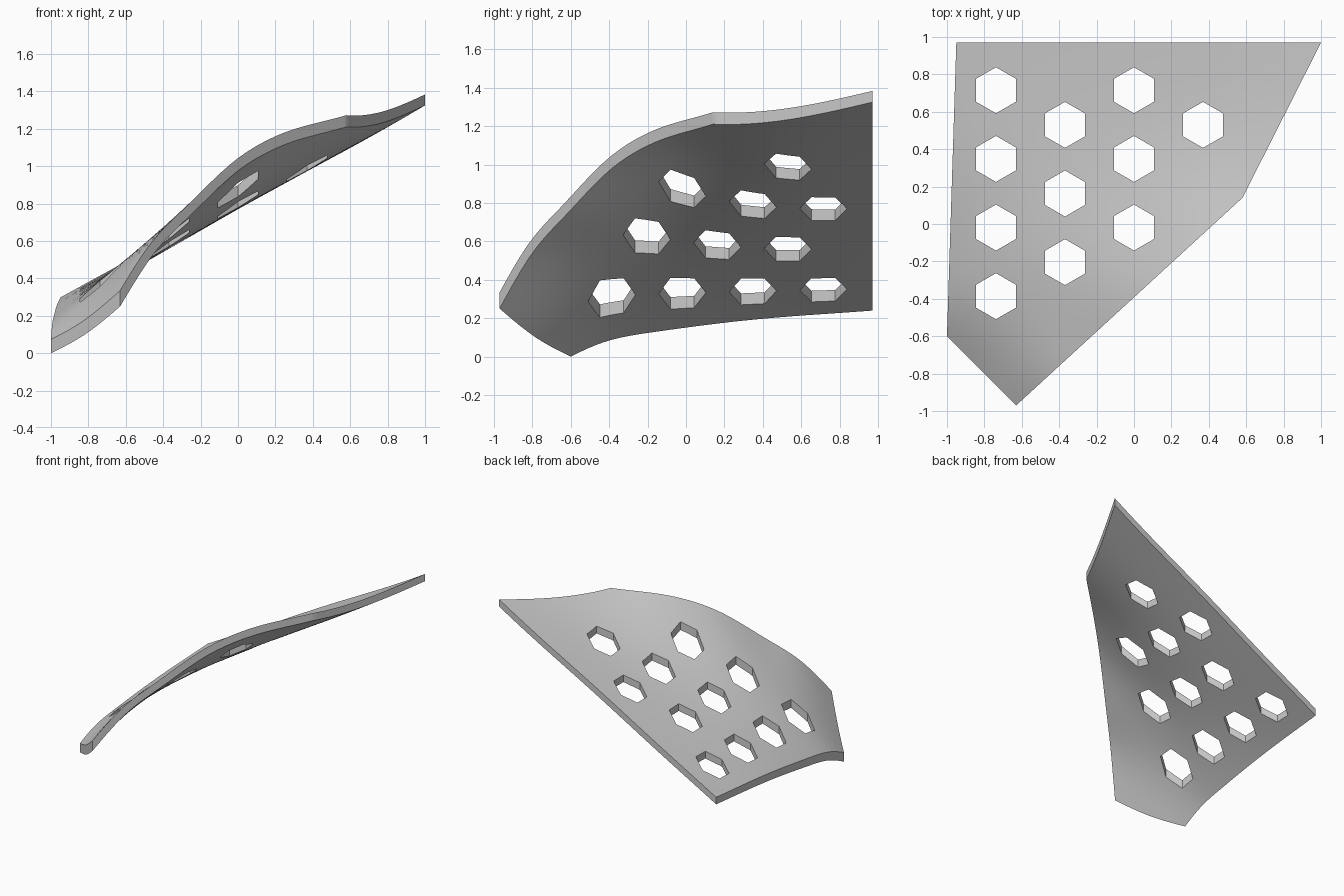
import bpy
import bmesh
import math
from mathutils import Vector

THICKNESS = 0.05
HOLE_RADIUS = 0.123
HOLE_STEP = 0.367

# Remove the default cube
cube = bpy.data.objects.get("Cube")
if cube:
    bpy.data.objects.remove(cube, do_unlink=True)

# Plan outline, counter-clockwise from the back left corner
outline = [Vector(p) for p in
           [(-0.95, 0.97, 0), (-1, -0.6, 0), (-0.63, -0.97, 0), (0.58, 0.14, 0), (1, 0.97, 0)]]

# Columns of holes: x position, backmost y, count
hole_columns = [(-0.738, 0.715, 4), (-0.369, 0.53, 3), (0, 0.715, 3), (0.369, 0.53, 1)]
holes = [Vector((x, y - i * HOLE_STEP, 0)) for x, y, n in hole_columns for i in range(n)]

# Heights the underside passes through: edges first, then the interior
edge_heights = [
    (-1, -0.6, 0), (-0.99, -0.43, 0.08), (-0.985, -0.2, 0.125), (-0.97, 0.2, 0.18),
    (-0.96, 0.6, 0.215), (-0.95, 0.97, 0.24), (-0.3, 0.97, 0.6), (0.35, 0.97, 0.963),
    (1, 0.97, 1.325), (0.89, 0.75, 1.275), (0.78, 0.53, 1.235), (0.68, 0.34, 1.212),
    (0.58, 0.14, 1.21), (0.275, -0.14, 1.125), (0, -0.39, 0.975), (-0.26, -0.63, 0.73),
    (-0.445, -0.8, 0.54), (-0.63, -0.97, 0.25), (-0.81, -0.79, 0.105)]
hole_heights = [0.348, 0.34, 0.33, 0.31, 0.56, 0.58, 0.625, 0.77, 0.79, 0.87, 0.985]
anchors = edge_heights + [(h.x, h.y, z) for h, z in zip(holes, hole_heights)]


def solve(matrix, values):
    """Solve a linear system by elimination with pivoting."""
    n = len(values)
    rows = [list(row) + [value] for row, value in zip(matrix, values)]
    for c in range(n):
        pivot = max(range(c, n), key=lambda r: abs(rows[r][c]))
        rows[c], rows[pivot] = rows[pivot], rows[c]
        for r in range(n):
            if r != c:
                factor = rows[r][c] / rows[c][c]
                rows[r] = [a - factor * b for a, b in zip(rows[r], rows[c])]
    return [rows[i][n] / rows[i][i] for i in range(n)]


def basis(x, y):
    """Smooth spline terms for one plan position."""
    return [math.hypot(x - a[0], y - a[1]) ** 3 for a in anchors] + [1, x, y]


# Fit a smooth sheet through the heights
count = len(anchors)
system = [basis(a[0], a[1]) for a in anchors]
for i in range(count):
    system[i][i] += 0.001
system += [[row[count + k] for row in system[:count]] + [0, 0, 0] for k in range(3)]
weights = solve(system, [a[2] for a in anchors] + [0, 0, 0])


def under(x, y):
    return sum(w * b for w, b in zip(weights, basis(x, y)))


def depth(x, y):
    """Vertical depth that keeps the sheet equally thick on slopes."""
    e = 0.01
    dx = (under(x + e, y) - under(x - e, y)) / (2 * e)
    dy = (under(x, y + e) - under(x, y - e)) / (2 * e)
    return THICKNESS * math.sqrt(1 + dx * dx + dy * dy)


def cut(bm, faces, point, normal, trim=False):
    geom = set(faces)
    for f in faces:
        geom.update(f.edges)
        geom.update(f.verts)
    bmesh.ops.bisect_plane(bm, geom=list(geom), dist=1e-5, plane_co=point,
                           plane_no=normal, clear_outer=trim)


# Flat sheet trimmed to the outline
bm = bmesh.new()
bmesh.ops.create_grid(bm, x_segments=48, y_segments=48, size=1.03)
for a, b in zip(outline, outline[1:] + outline[:1]):
    side = b - a
    cut(bm, bm.faces[:], a, Vector((side.y, -side.x, 0)), trim=True)

# Hexagonal holes, corners towards front and back
normals = [Vector((math.cos(i * math.pi / 3), math.sin(i * math.pi / 3), 0)) for i in range(6)]
apothem = HOLE_RADIUS * math.cos(math.pi / 6)
for centre in holes:
    for n in normals:
        near = [f for f in bm.faces
                if (f.calc_center_median() - centre).length < HOLE_RADIUS + 0.04]
        cut(bm, near, centre + n * apothem, n)
    inside = [f for f in bm.faces
              if max((f.calc_center_median() - centre).dot(n) for n in normals) < apothem]
    bmesh.ops.delete(bm, geom=inside, context='FACES')

# Give the sheet its thickness and bend it to shape
extruded = bmesh.ops.extrude_face_region(bm, geom=bm.faces[:], use_keep_orig=True)
upper = {g for g in extruded["geom"] if isinstance(g, bmesh.types.BMVert)}
for v in bm.verts:
    x, y = v.co.x, v.co.y
    v.co.z = under(x, y) + (depth(x, y) if v in upper else 0)
bmesh.ops.recalc_face_normals(bm, faces=bm.faces[:])
lowest = min(v.co.z for v in bm.verts)
bmesh.ops.translate(bm, verts=bm.verts[:], vec=(0, 0, -lowest))

mesh = bpy.data.meshes.new("curved_panel")
bm.to_mesh(mesh)
bm.free()
panel = bpy.data.objects.new("curved_panel", mesh)
bpy.context.collection.objects.link(panel)

# Plain grey finish
grey = bpy.data.materials.new("light_grey")
grey.use_nodes = True
colour = (0.6, 0.6, 0.6, 1)
grey.diffuse_color = colour
grey.node_tree.nodes["Principled BSDF"].inputs["Base Color"].default_value = colour
mesh.materials.append(grey)

bpy.ops.object.select_all(action='DESELECT')
panel.select_set(True)
bpy.context.view_layer.objects.active = panel
bpy.ops.object.shade_smooth_by_angle(angle=math.radians(30))
